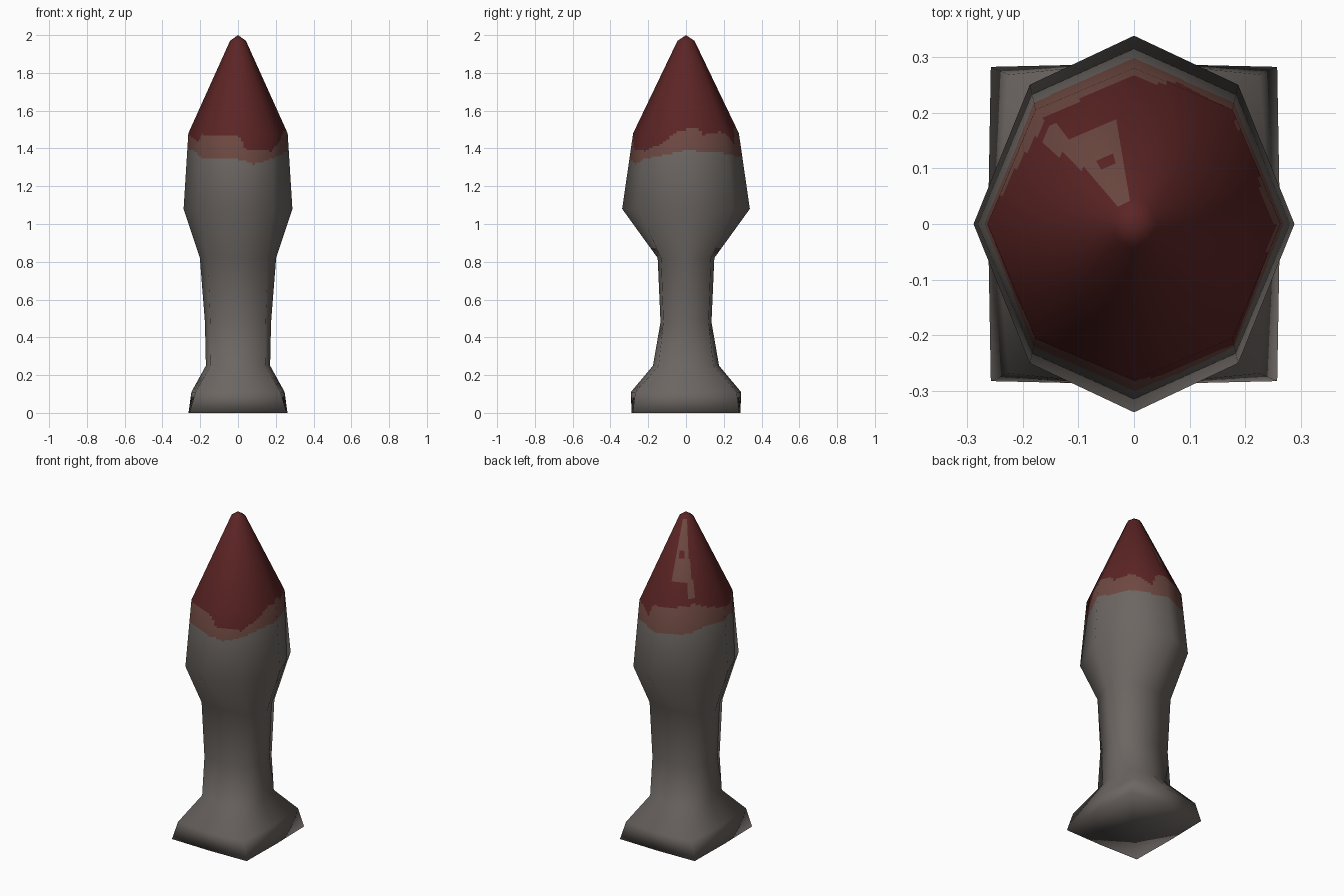
import bpy, bmesh, math

if "Cube" in bpy.data.objects:
    bpy.data.objects.remove(bpy.data.objects["Cube"])

SUB = 12                 # fine columns per octagon side
N = 8 * SUB


def material(name, rgb):
    m = bpy.data.materials.new(name)
    m.diffuse_color = (*rgb, 1)
    m.use_nodes = True
    m.node_tree.nodes["Principled BSDF"].inputs["Base Color"].default_value = m.diffuse_color
    return m


grey = material("stone_grey", (0.15, 0.133, 0.122))
brown = material("faded_red_brown", (0.155, 0.066, 0.053))
red = material("dark_red", (0.108, 0.018, 0.018))

# Octagonal sections: height, side x, front/back y, diagonal x, diagonal y, rows up to the next
SECTIONS = [
    (0.00, 0.262, 0.288, 0.257, 0.282, 1),
    (0.11, 0.247, 0.292, 0.225, 0.268, 1),
    (0.25, 0.170, 0.175, 0.145, 0.145, 1),
    (0.48, 0.175, 0.135, 0.147, 0.120, 1),
    (0.82, 0.202, 0.150, 0.158, 0.132, 1),
    (1.08, 0.288, 0.338, 0.187, 0.250, 36),
    (1.48, 0.263, 0.280, 0.177, 0.205, 36),
    (1.97, 0.042, 0.045, 0.029, 0.031, 1),
]
BOTTOM, APEX = (0, 0, 0), (0, 0, 2)


def octagon(z, x, y, dx, dy):
    return [(x, 0, z), (dx, dy, z), (0, y, z), (-dx, dy, z),
            (-x, 0, z), (-dx, -dy, z), (0, -y, z), (dx, -dy, z)]


def loft(rows):
    """Skin closed rows of points and fan both ends."""
    bm = bmesh.new()
    rings = [[bm.verts.new(p) for p in row] for row in rows]
    low, high = bm.verts.new(BOTTOM), bm.verts.new(APEX)
    n = len(rows[0])
    for j in range(n):
        k = (j + 1) % n
        for a, b in zip(rings, rings[1:]):
            bm.faces.new((a[j], a[k], b[k], b[j]))
        bm.faces.new((low, rings[0][k], rings[0][j]))
        bm.faces.new((high, rings[-1][j], rings[-1][k]))
    bm.verts.ensure_lookup_table()
    bm.normal_update()
    return bm, rings, low, high


def profile(points, deg):
    """Linear lookup of a height around the body."""
    for (a, h), (b, g) in zip(points, points[1:]):
        if a <= deg <= b:
            return h + (g - h) * (deg - a) / (b - a)
    return points[0][1]


# Uneven lower edges of the red tip and of the faded band under it
RED_EDGE = [(0, 1.50), (15, 1.51), (22, 1.47), (45, 1.49), (62, 1.46), (72, 1.42),
            (80, 1.50), (110, 1.51), (135, 1.53), (165, 1.49), (185, 1.47), (212, 1.43),
            (222, 1.475), (270, 1.465), (280, 1.39), (308, 1.385), (335, 1.44),
            (350, 1.50), (360, 1.50)]
FADE_EDGE = [(0, 1.39), (45, 1.375), (80, 1.36), (120, 1.36), (150, 1.39), (200, 1.39),
             (225, 1.35), (265, 1.35), (288, 1.315), (308, 1.345), (340, 1.37), (360, 1.39)]


def colour(co):
    deg = math.degrees(math.atan2(co.y, co.x)) % 360
    z = co.z
    if z < profile(FADE_EDGE, deg):
        return 0
    # worn streak running down the back of the tip, with a small red spot
    streak = 100 < deg < 133 and 1.64 < z < 1.97
    spot = 108 < deg < 122 and 1.76 < z < 1.80
    trail = 128 < deg < 139 and 1.56 < z < 1.66
    if z < profile(RED_EDGE, deg) or (streak and not spot) or trail:
        return 1
    return 2


# Coarse body supplies the soft shading normals
coarse, c_rings, c_low, c_high = loft([octagon(*s[:5]) for s in SECTIONS])


def fine_ring(a, b, t):
    """Resample between two coarse rings: positions and normals."""
    pts, nors = [], []
    for j in range(N):
        i, u = j // SUB, (j % SUB) / SUB
        k = (i + 1) % 8
        pts.append(a[i].co.lerp(a[k].co, u).lerp(b[i].co.lerp(b[k].co, u), t))
        nors.append(a[i].normal.lerp(a[k].normal, u).lerp(
            b[i].normal.lerp(b[k].normal, u), t).normalized())
    return pts, nors


rows, normals = [], []
for s, a, b in zip(SECTIONS, c_rings, c_rings[1:]):
    for r in range(s[5]):
        p, q = fine_ring(a, b, r / s[5])
        rows.append(p)
        normals += q
p, q = fine_ring(c_rings[-1], c_rings[-1], 0)
rows.append(p)
normals += q
normals += [c_low.normal.copy(), c_high.normal.copy()]
coarse.free()

# Body with painted tip
body, *_ = loft(rows)
for f in body.faces:
    f.smooth = True
    f.material_index = colour(f.calc_center_median())
mesh = bpy.data.meshes.new("pointed_post")
body.to_mesh(mesh)
body.free()
for m in (grey, brown, red):
    mesh.materials.append(m)
mesh.normals_split_custom_set_from_vertices([tuple(n) for n in normals])
obj = bpy.data.objects.new("pointed_post", mesh)
bpy.context.collection.objects.link(obj)
